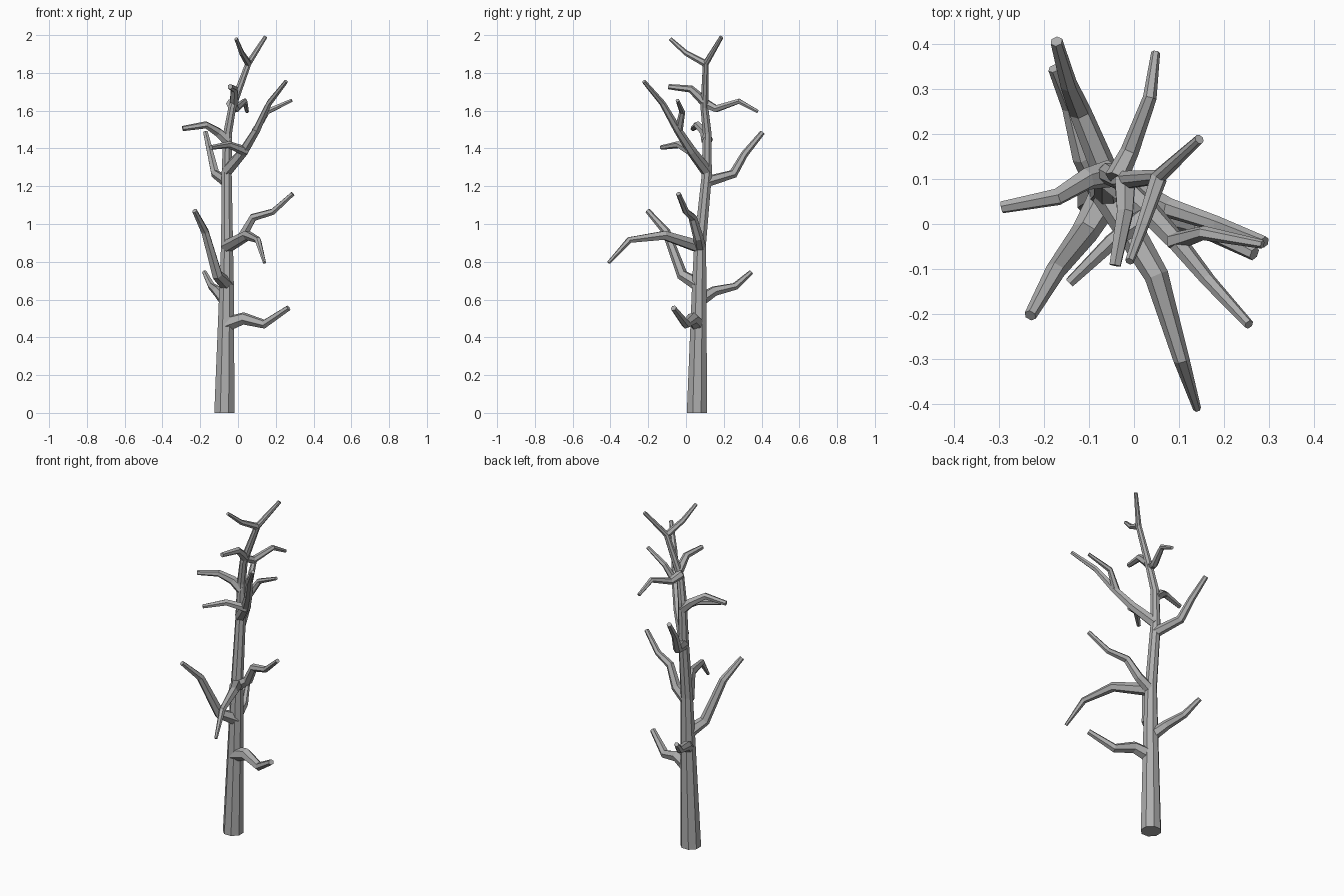
import bpy, bmesh, math
from mathutils import Vector, Matrix

cube = bpy.data.objects.get("Cube")
if cube:
    bpy.data.objects.remove(cube, do_unlink=True)

bark = bpy.data.materials.new("grey bark")
bark.use_nodes = True
GREY = (0.42, 0.42, 0.42, 1)
bark.diffuse_color = GREY
bark.node_tree.nodes["Principled BSDF"].inputs["Base Color"].default_value = GREY


def limb(name, points, radii, sides):
    """Sweep a faceted, tapering tube along a bent path."""
    pts = [Vector(p) for p in points]
    bm = bmesh.new()
    last = len(pts) - 1
    prev = Vector((0, 0, 1))
    turn = Matrix.Identity(3)
    rings = []
    for i, p in enumerate(pts):
        # Average the neighbouring directions so the joints are mitred
        before = (p - pts[i - 1]).normalized() if i else Vector()
        after = (pts[i + 1] - p).normalized() if i < last else Vector()
        d = (before + after).normalized()
        if name == "trunk" and i == 0:
            d = Vector((0, 0, 1))
        turn = prev.rotation_difference(d).to_matrix() @ turn
        prev = d
        ring = []
        for k in range(sides):
            a = 2 * math.pi * (k + 0.5) / sides
            offset = Vector((math.cos(a), math.sin(a), 0)) * radii[i]
            ring.append(bm.verts.new(p + turn @ offset))
        rings.append(ring)
    for low, high in zip(rings, rings[1:]):
        for k in range(sides):
            n = (k + 1) % sides
            bm.faces.new((low[k], low[n], high[n], high[k]))
    bm.faces.new(rings[0][::-1])
    bm.faces.new(rings[-1])
    bmesh.ops.recalc_face_normals(bm, faces=bm.faces)
    mesh = bpy.data.meshes.new(name)
    bm.to_mesh(mesh)
    bm.free()
    mesh.materials.append(bark)
    obj = bpy.data.objects.new(name, mesh)
    bpy.context.collection.objects.link(obj)


def branch(name, thick, thin, *points):
    """A branch whose radius falls evenly from its root to its tip."""
    n = len(points) - 1
    radii = [thick + (thin - thick) * i / n for i in range(n + 1)]
    limb(name, points, radii, 6)


# Trunk, leaning and thinning into the crown
limb("trunk",
     [(-.072, .058, 0), (-.06, .07, .68), (-.058, .075, .9), (-.06, .11, 1.26),
      (-.055, .112, 1.48), (-.03, .097, 1.62), (.055, .105, 1.85), (.145, .188, 1.99)],
     [.058, .041, .034, .029, .025, .022, .017, .011], 8)

# Lower branches
branch("low_left_branch", .042, .016,
       (-.06, .06, .47), (.03, .035, .5), (.14, 0, .47), (.267, -.066, .555))
branch("low_back_branch", .035, .013,
       (-.062, .065, .59), (-.11, .15, .645), (-.14, .26, .67), (-.178, .345, .745))
branch("low_right_branch", .038, .014,
       (-.06, .065, .68), (-.11, -.02, .73), (-.175, -.105, .96), (-.23, -.203, 1.07))

# Middle branches
branch("front_drooping_branch", .036, .009,
       (-.06, .07, .88), (.05, -.115, .94), (.105, -.3, .915), (.14, -.41, .795))
branch("middle_left_branch", .032, .013,
       (-.06, .075, .87), (.02, .065, .93), (.08, .035, 1.035), (.185, 0, 1.065),
       (.29, -.04, 1.16))
branch("back_rising_branch", .03, .014,
       (-.062, .11, 1.225), (-.12, .25, 1.265), (-.145, .31, 1.37), (-.172, .405, 1.485))

# Tall forked branch with its two twigs
branch("tall_left_branch", .032, .011,
       (-.06, .11, 1.28), (.03, .03, 1.385), (.1, -.045, 1.5), (.165, -.125, 1.64),
       (.255, -.223, 1.755))
branch("tall_branch_outer_twig", .022, .01,
       (.09, -.04, 1.49), (.155, -.02, 1.595), (.285, -.045, 1.655))
branch("tall_branch_inner_twig", .026, .012,
       (.04, .025, 1.385), (-.05, -.04, 1.42), (-.143, -.13, 1.405))

# Upper branches and crown twigs
branch("upper_right_branch", .031, .014,
       (-.055, .112, 1.44), (-.105, .1, 1.485), (-.17, .06, 1.525), (-.293, .037, 1.505))
branch("upper_back_branch", .026, .01,
       (-.04, .1, 1.64), (-.01, .16, 1.61), (.035, .28, 1.65), (.048, .38, 1.595))
branch("upper_front_branch", .026, .014,
       (-.02, .095, 1.65), (-.02, .025, 1.715), (-.042, -.092, 1.727))
branch("crown_twig", .019, .01,
       (.055, .102, 1.85), (.02, 0, 1.905), (-.01, -.083, 1.98))
